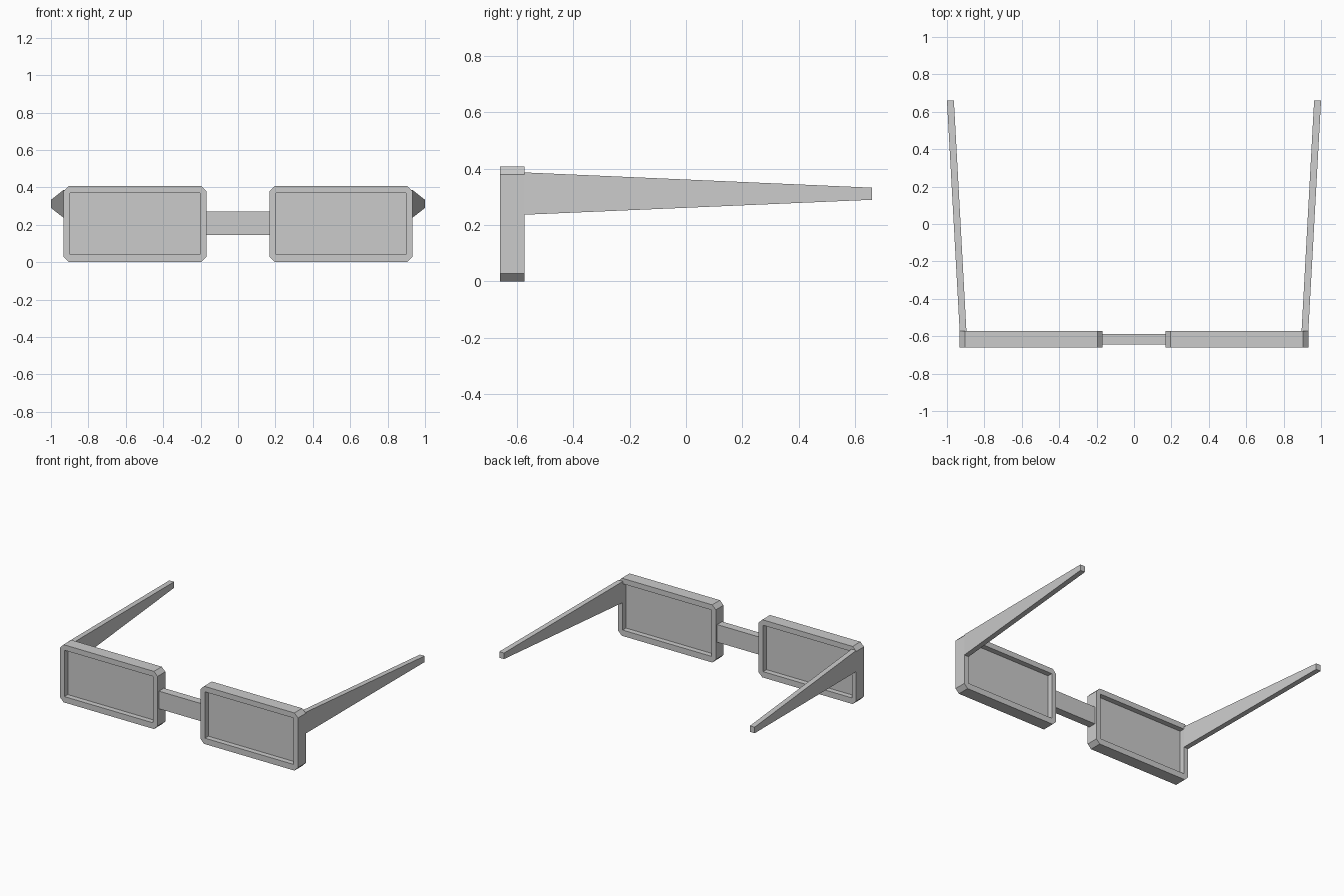
import bpy, bmesh

if "Cube" in bpy.data.objects:
    bpy.data.objects.remove(bpy.data.objects["Cube"])

Y_FRONT, Y_BACK = -0.66, -0.573
Y_MID = (Y_FRONT + Y_BACK) / 2


def make_object(name, bm):
    bmesh.ops.recalc_face_normals(bm, faces=bm.faces)
    mesh = bpy.data.meshes.new(name)
    bm.to_mesh(mesh)
    bm.free()
    obj = bpy.data.objects.new(name, mesh)
    bpy.context.collection.objects.link(obj)
    return obj


def loft(name, rings, closed):
    """Skin equal-length rings; either loop back to the first ring or cap the ends."""
    bm = bmesh.new()
    loops = [[bm.verts.new(p) for p in ring] for ring in rings]
    n, count = len(rings[0]), len(rings)
    for i in range(count if closed else count - 1):
        a, b = loops[i], loops[(i + 1) % count]
        for j in range(n):
            k = (j + 1) % n
            bm.faces.new((a[j], a[k], b[k], b[j]))
    if not closed:
        bm.faces.new(loops[0])
        bm.faces.new(loops[-1])
    return make_object(name, bm)


def box(name, x0, x1, y0, y1, z0, z1):
    rings = [[(x, y0, z0), (x, y1, z0), (x, y1, z1), (x, y0, z1)] for x in (x0, x1)]
    return loft(name, rings, False)


def outline(x0, x1, z0, z1, c, y):
    """Rectangle with its corners cut by c."""
    return [(x0 + c, y, z0), (x1 - c, y, z0), (x1, y, z0 + c), (x1, y, z1 - c),
            (x1 - c, y, z1), (x0 + c, y, z1), (x0, y, z1 - c), (x0, y, z0 + c)]


def opening(x0, x1, z0, z1, y):
    """Sharp rectangle, each corner split in two to pair with the cut corners."""
    return [(x0, y, z0), (x1, y, z0), (x1, y, z0), (x1, y, z1),
            (x1, y, z1), (x0, y, z1), (x0, y, z1), (x0, y, z0)]


for side, sign in (("right", 1), ("left", -1)):
    # Rim with chamfered corners and a rectangular opening
    outer = (0.168, 0.932, 0.0, 0.408, 0.028)
    inner = (0.203, 0.897, 0.042, 0.37)
    rings = [outline(*outer, Y_FRONT), outline(*outer, Y_BACK),
             opening(*inner, Y_BACK), opening(*inner, Y_FRONT)]
    rim = loft(side + "_rim", [[(sign * x, y, z) for x, y, z in r] for r in rings], True)
    bm = bmesh.new()
    bm.from_mesh(rim.data)
    bmesh.ops.remove_doubles(bm, verts=bm.verts, dist=1e-5)
    bmesh.ops.recalc_face_normals(bm, faces=bm.faces)
    bm.to_mesh(rim.data)
    bm.free()

    # Lens recessed in the rim
    lens_x = sorted((sign * inner[0], sign * inner[1]))
    box(side + "_lens", *lens_x, Y_MID - 0.006, Y_MID + 0.006, inner[2], inner[3])

    # Temple arm tapering and splaying outward to the tip
    ends = [(0.896, 0.932, Y_BACK, 0.237, 0.387), (0.963, 1.0, 0.66, 0.29, 0.333)]
    loft(side + "_temple",
         [[(sign * a, y, lo), (sign * b, y, lo), (sign * b, y, hi), (sign * a, y, hi)]
          for a, b, y, lo, hi in ends], False)

# Bridge between the rims
box("bridge", -0.168, 0.168, Y_MID - 0.028, Y_MID + 0.028, 0.145, 0.27)
